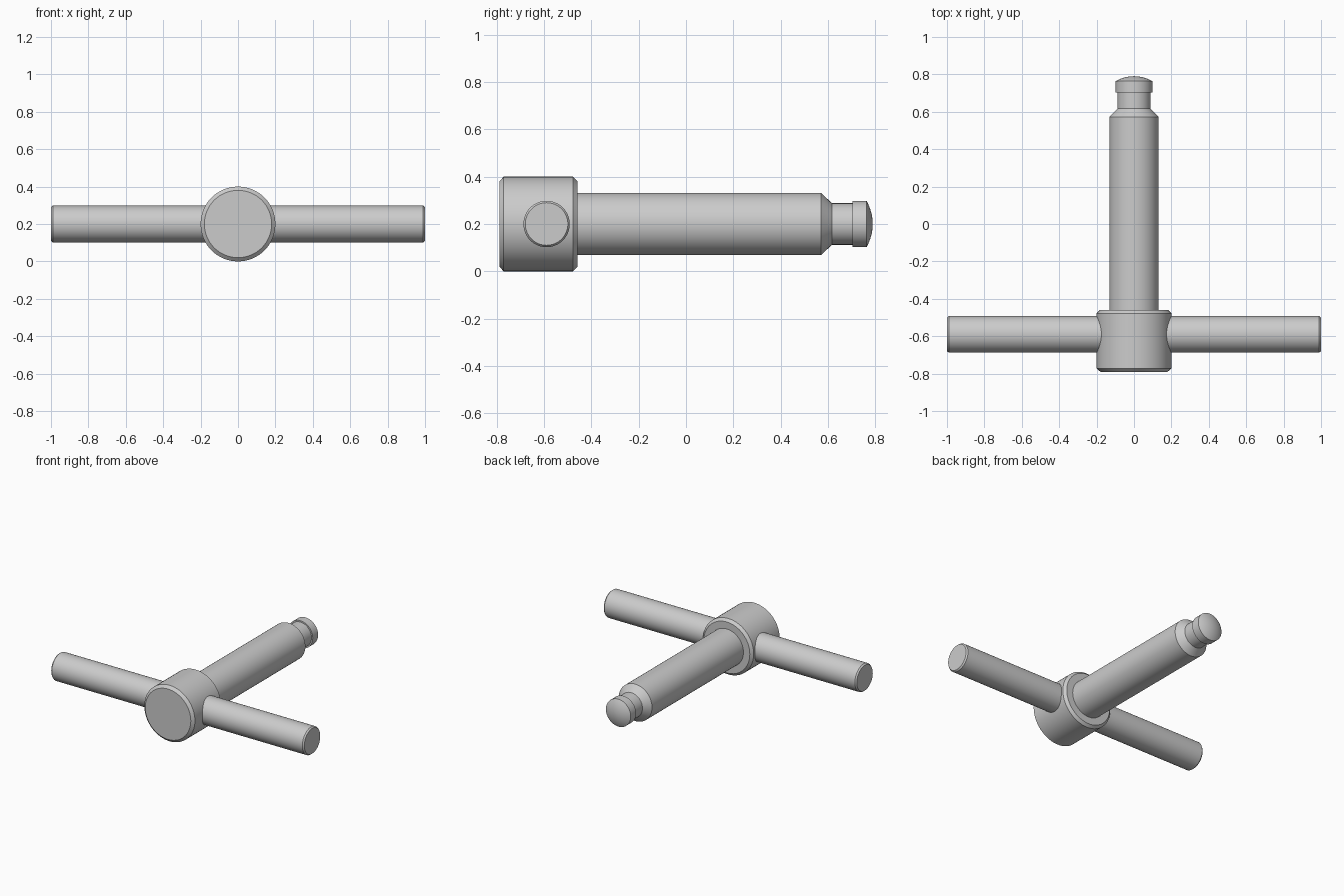
import bpy, bmesh, math
from mathutils import Matrix

if "Cube" in bpy.data.objects:
    bpy.data.objects.remove(bpy.data.objects["Cube"])

SIDES = 64
HEIGHT = 0.2          # axis height of both parts
HANDLE_Y = -0.59


def lathe(name, profile, matrix):
    """Turn (radius, position) points around local z, cap both ends, then place."""
    bm = bmesh.new()
    rings = []
    for r, z in profile:
        rings.append([bm.verts.new((r * math.cos(2 * math.pi * i / SIDES),
                                    r * math.sin(2 * math.pi * i / SIDES), z))
                      for i in range(SIDES)])
    for a, b in zip(rings, rings[1:]):
        for i in range(SIDES):
            j = (i + 1) % SIDES
            bm.faces.new((a[i], a[j], b[j], b[i]))
    bm.faces.new(rings[0][::-1])
    bm.faces.new(rings[-1])
    bm.transform(matrix)
    bmesh.ops.recalc_face_normals(bm, faces=bm.faces)
    mesh = bpy.data.meshes.new(name)
    bm.to_mesh(mesh)
    bm.free()
    obj = bpy.data.objects.new(name, mesh)
    bpy.context.collection.objects.link(obj)
    bpy.ops.object.select_all(action='DESELECT')
    obj.select_set(True)
    bpy.context.view_layer.objects.active = obj
    bpy.ops.object.shade_smooth_by_angle(angle=math.radians(20))
    return obj


# Clamp spindle: chamfered head, shaft, neck and domed tip
spindle = [(0.18, -0.79), (0.2, -0.772), (0.2, -0.478), (0.182, -0.46),
           (0.132, -0.46), (0.132, 0.572), (0.088, 0.617),
           (0.088, 0.704), (0.098, 0.704), (0.098, 0.764)]
# Spherical dome from the tip edge to the far end
rise, edge = 0.026, 0.098
ball = (edge ** 2 + rise ** 2) / (2 * rise)
top = math.asin(edge / ball)
for k in range(1, 9):
    t = top * (1 - k / 8.05)
    spindle.append((ball * math.sin(t), 0.79 - ball * (1 - math.cos(t))))
lathe("spindle", spindle,
      Matrix.Translation((0, 0, HEIGHT)) @ Matrix.Rotation(-math.pi / 2, 4, 'X'))

# Cross handle: bar with chamfered ends through the head
lathe("cross_handle", [(0.09, -1), (0.098, -0.99), (0.098, 0.99), (0.09, 1)],
      Matrix.Translation((0, HANDLE_Y, HEIGHT)) @ Matrix.Rotation(math.pi / 2, 4, 'Y'))
